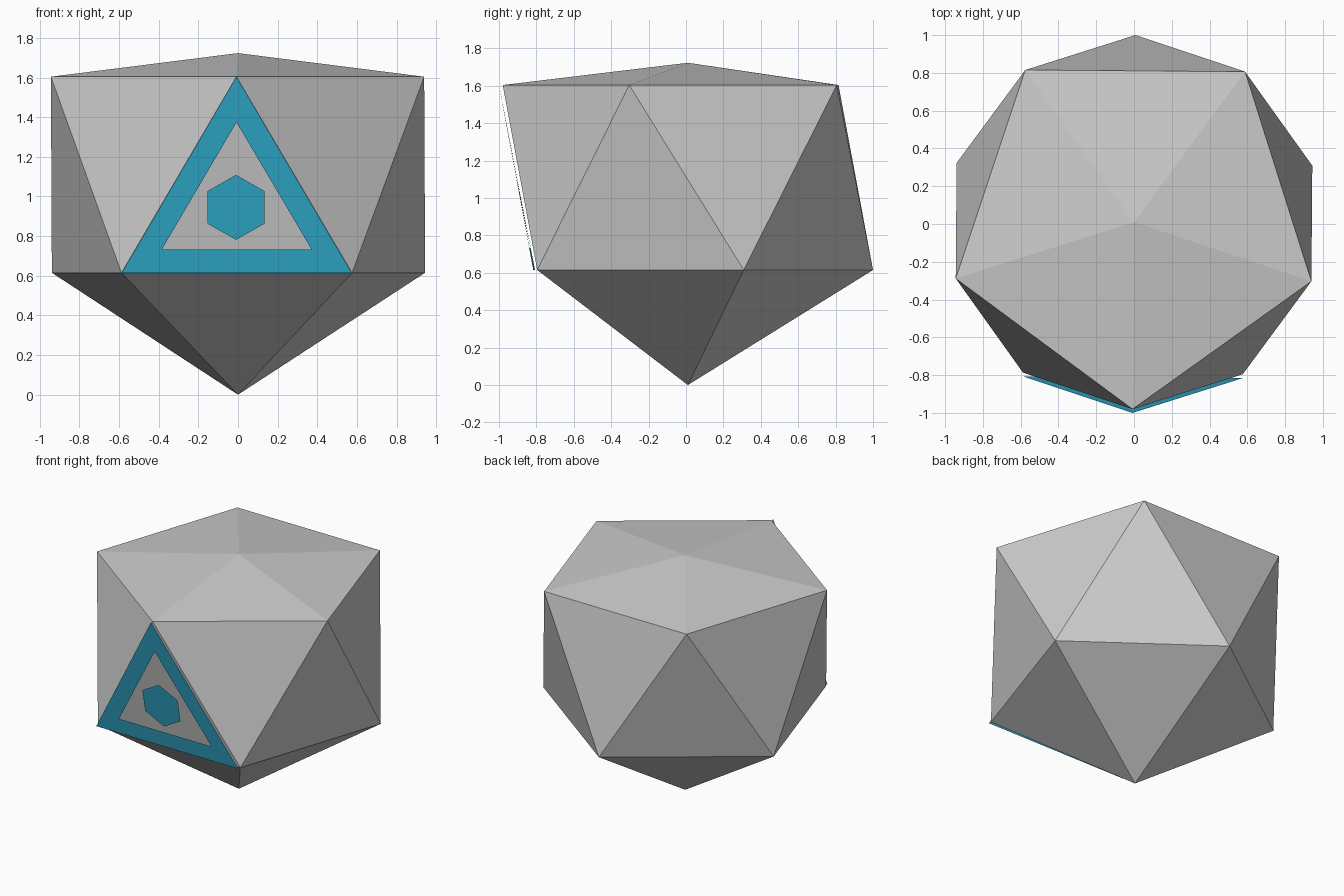
import bpy
from math import sin, cos, pi, radians
from mathutils import Matrix

if "Cube" in bpy.data.objects:
    bpy.data.objects.remove(bpy.data.objects["Cube"])

TWIST = Matrix.Rotation(radians(-0.45), 4, 'Z')
CY = 0.01                      # body axis offset, leaves room for the front panel
Z_LOW, Z_HIGH, Z_TOP, R = 0.615, 1.604, 1.723, 0.99


def make(name, verts, faces, mat=None):
    me = bpy.data.meshes.new(name)
    me.from_pydata(verts, [], faces)
    me.transform(TWIST)
    me.update()
    ob = bpy.data.objects.new(name, me)
    bpy.context.collection.objects.link(ob)
    if mat:
        me.materials.append(mat)
    return ob


def ring(start, z):
    return [(R * cos(start + i * 2 * pi / 5), CY + R * sin(start + i * 2 * pi / 5), z)
            for i in range(5)]


# Body: twenty-sided solid with a flattened top cap
verts = ring(pi / 2, Z_LOW) + ring(pi / 2 + pi / 5, Z_HIGH) + [(0, CY, 0), (0, CY, Z_TOP)]
faces = []
for i in range(5):
    j = (i + 1) % 5
    faces += [(10, j, i), (i, j, 5 + i), (j, 5 + j, 5 + i), (5 + i, 5 + j, 11)]
make("body", verts, faces)

# Blue inlay sheets floating just in front of the front face
blue = bpy.data.materials.new("blue")
blue.diffuse_color = (0.03, 0.42, 0.62, 1)
blue.use_nodes = True
blue.node_tree.nodes["Principled BSDF"].inputs["Base Color"].default_value = blue.diffuse_color


def on_panel(x, z):
    return (x, -0.812 - 0.188 * (z - Z_LOW) / (Z_HIGH - Z_LOW), z)


# Triangular frame
outer = [(-0.58, Z_LOW), (0.58, Z_LOW), (0, Z_HIGH)]
inner = [(-0.378, 0.732), (0.378, 0.732), (0, 1.374)]
make("triangle_frame", [on_panel(*p) for p in outer + inner],
     [(i, (i + 1) % 3, 3 + (i + 1) % 3, 3 + i) for i in range(3)], blue)

# Hexagonal centre
hexagon = [on_panel(-0.003 + 0.166 * sin(-i * pi / 3), 0.945 + 0.164 * cos(i * pi / 3))
           for i in range(6)]
make("hexagon_centre", hexagon, [tuple(range(6))], blue)
